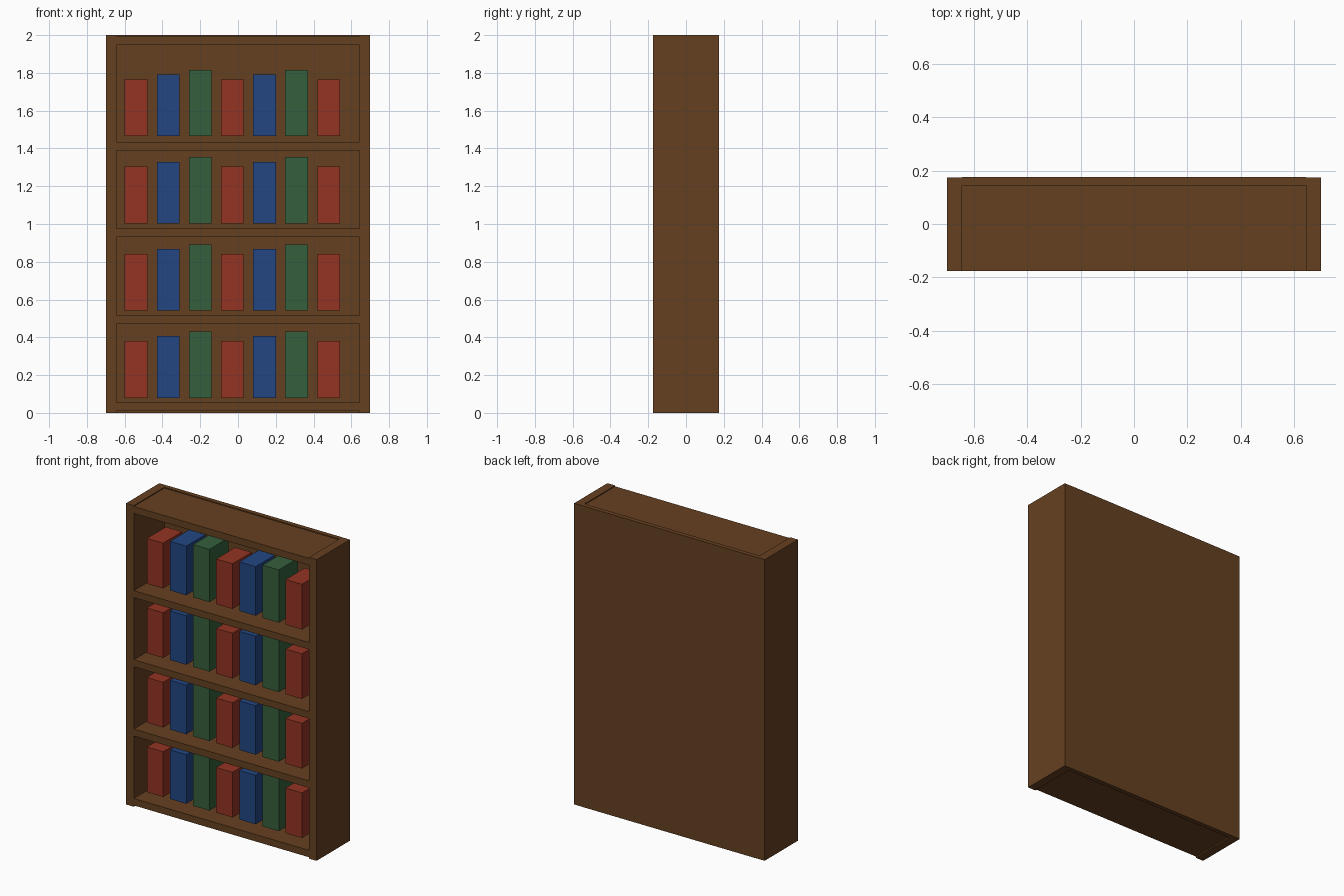
import bpy

if "Cube" in bpy.data.objects:
    bpy.data.objects.remove(bpy.data.objects["Cube"])


def material(name, r, g, b):
    lin = [((c / 255 + 0.055) / 1.055) ** 2.4 for c in (r, g, b)]
    m = bpy.data.materials.new(name)
    m.diffuse_color = (*lin, 1)
    m.use_nodes = True
    m.node_tree.nodes["Principled BSDF"].inputs["Base Color"].default_value = m.diffuse_color
    return m


wood = material("brown wood", 101, 64, 32)
red = material("red cover", 147, 52, 36)
blue = material("blue cover", 34, 70, 130)
green = material("green cover", 53, 95, 60)


def box(name, x, y, z, mat):
    """Box from (min, max) ranges on each axis."""
    bpy.ops.mesh.primitive_cube_add(size=1)
    ob = bpy.context.object
    ob.name = name
    ob.location = [(a + b) / 2 for a, b in (x, y, z)]
    ob.scale = [b - a for a, b in (x, y, z)]
    bpy.ops.object.transform_apply(location=True, rotation=False, scale=True)
    ob.data.materials.append(mat)
    return ob


IN, OUT = 0.643, 0.70          # inner and outer half width
FRONT, BACK = -0.175, 0.175

# Side panels
box("left_side", (-OUT, -IN), (FRONT, BACK - 0.001), (0, 2), wood)
box("right_side", (IN, OUT), (FRONT, BACK - 0.001), (0, 2), wood)

# Back panel, full height between the sides
box("back_panel", (-IN, IN), (BACK - 0.03, BACK), (0, 2), wood)

# Bottom, shelves and top, slightly recessed at both ends
shelf_tops = [0.055, 0.516, 0.976, 1.435, 1.994]
for i, top in enumerate(shelf_tops):
    name = "bottom_board" if i == 0 else "top_board" if i == 4 else f"shelf_{i}"
    box(name, (-IN, IN), (FRONT, BACK - 0.03), (top - 0.046, top), wood)

# Books: seven per shelf, colours and heights repeating in threes
kinds = [("red", red, 0.30), ("blue", blue, 0.326), ("green", green, 0.35)]
for row in range(4):
    z = 0.08 + 0.4617 * row
    for col in range(7):
        label, mat, height = kinds[col % 3]
        cx = -0.54 + 0.17 * col
        box(f"{label}_book_{row + 1}_{col + 1}", (cx - 0.06, cx + 0.06),
            (-0.10, 0.10), (z, z + height), mat)
